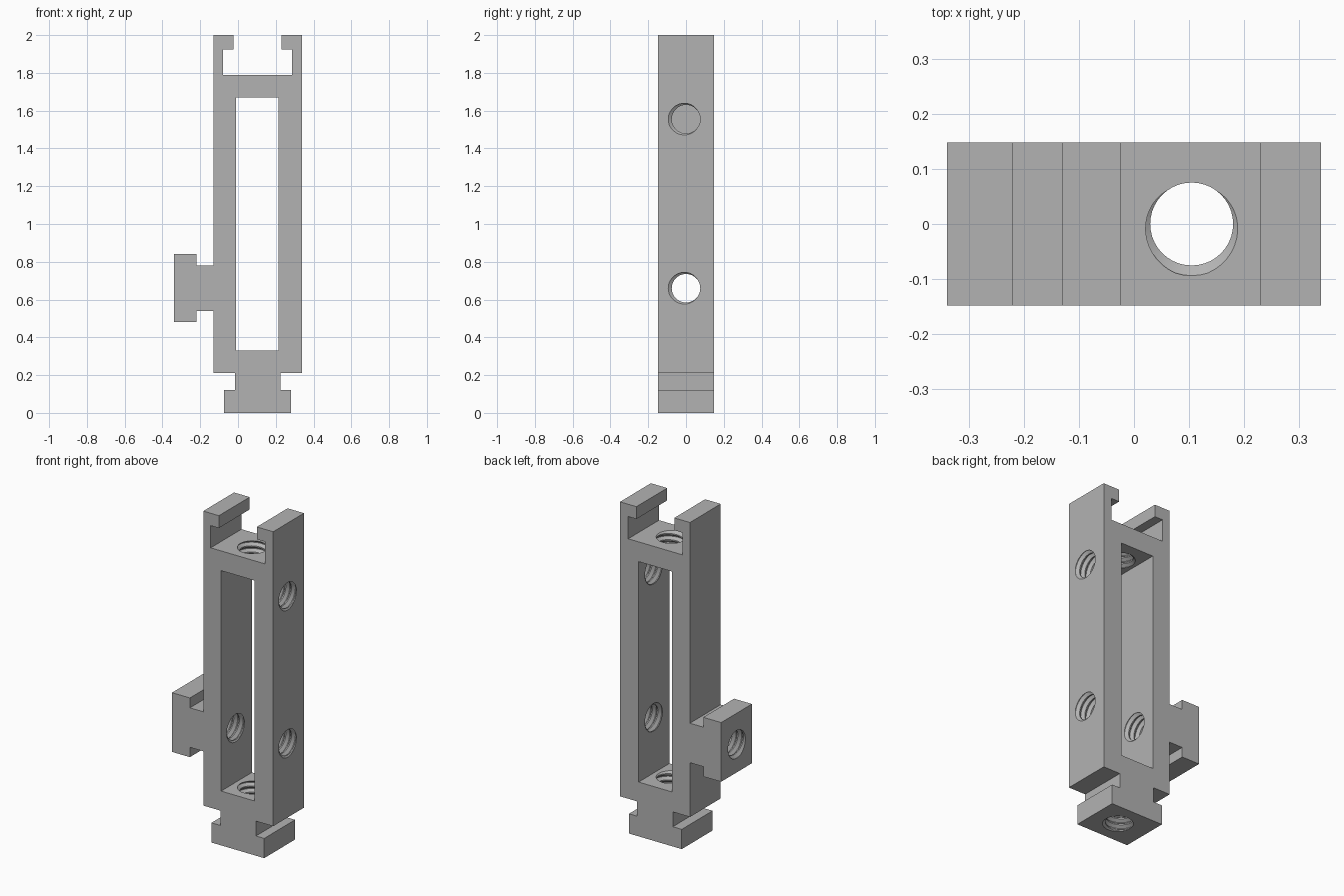
import bpy, bmesh, math
from mathutils import Matrix

cube = bpy.data.objects.get("Cube")
if cube:
    bpy.data.objects.remove(cube, do_unlink=True)

HALF_DEPTH = 0.148
PITCH = 0.0376
MINOR, MAJOR = 0.0755, 0.094
SEGMENTS = 40

grey = bpy.data.materials.new("plain grey")
grey.use_nodes = True
grey.diffuse_color = (0.45, 0.45, 0.45, 1)
grey.node_tree.nodes["Principled BSDF"].inputs["Base Color"].default_value = (0.45, 0.45, 0.45, 1)


def make_object(name, bm):
    bmesh.ops.recalc_face_normals(bm, faces=bm.faces[:])
    mesh = bpy.data.meshes.new(name)
    bm.to_mesh(mesh)
    bm.free()
    mesh.materials.append(grey)
    obj = bpy.data.objects.new(name, mesh)
    bpy.context.scene.collection.objects.link(obj)
    return obj


def extruded(name, outline, half):
    """Prism along y from an x-z outline."""
    bm = bmesh.new()
    face = bm.faces.new([bm.verts.new((x, -half, z)) for x, z in outline])
    result = bmesh.ops.extrude_face_region(bm, geom=[face])
    verts = [v for v in result["geom"] if isinstance(v, bmesh.types.BMVert)]
    bmesh.ops.translate(bm, verts=verts, vec=(0, 2 * half, 0))
    return make_object(name, bm)


def thread_cutter(name, end, depth, matrix):
    """Right-handed screw solid along local z, reaching past both ends of a bore."""
    profile = [(0, MINOR), (0.2, MINOR), (0.55, MAJOR), (0.65, MAJOR)]
    count = len(profile)
    below = math.ceil(depth / PITCH) + 1
    start = end - PITCH * (below + 1.35)
    rows = count * (below + 3)
    bm = bmesh.new()
    grid = {}
    for j in range(SEGMENTS):
        angle = math.tau * j / SEGMENTS
        for k in range(rows + 1 + (count if j == 0 else 0)):
            phase, r = profile[k % count]
            z = start + PITCH * (k // count + phase + j / SEGMENTS)
            grid[k, j] = bm.verts.new((r * math.cos(angle), r * math.sin(angle), z))

    def at(k, j):
        return grid[k, j] if j < SEGMENTS else grid[k + count, 0]

    for j in range(SEGMENTS):
        for k in range(rows):
            bm.faces.new((at(k, j), at(k, j + 1), at(k + 1, j + 1), at(k + 1, j)))
    # Fan caps close the stepped ends
    for k in (0, rows):
        loop = [at(k, j) for j in range(SEGMENTS)]
        loop += [at(k + i, 0) for i in range(count, 0, -1)]
        centre = bm.verts.new((0, 0, sum(v.co.z for v in loop) / len(loop)))
        for a, b in zip(loop, loop[1:] + loop[:1]):
            bm.faces.new((a, b, centre))
    bm.transform(matrix)
    return make_object(name, bm)


def cut(target, cutter):
    cutter.hide_render = True
    mod = target.modifiers.new("cut", 'BOOLEAN')
    mod.operation = 'DIFFERENCE'
    mod.solver = 'EXACT'
    mod.object = cutter
    bpy.context.view_layer.objects.active = target
    bpy.ops.object.modifier_apply(modifier=mod.name)
    bpy.data.objects.remove(cutter, do_unlink=True)


# Frame outline: foot rail, tall body, slotted top channel, side rail
outline = [
    (-0.075, 0), (0.28, 0), (0.28, 0.12), (0.225, 0.12), (0.225, 0.21), (0.34, 0.21),
    (0.34, 2), (0.23, 2), (0.23, 1.925), (0.285, 1.925), (0.285, 1.79),
    (-0.08, 1.79), (-0.08, 1.925), (-0.025, 1.925), (-0.025, 2), (-0.13, 2),
    (-0.13, 0.78), (-0.22, 0.78), (-0.22, 0.84), (-0.34, 0.84),
    (-0.34, 0.48), (-0.22, 0.48), (-0.22, 0.54), (-0.13, 0.54),
    (-0.13, 0.21), (-0.015, 0.21), (-0.015, 0.12), (-0.075, 0.12),
]
frame = extruded("rail_frame", outline, HALF_DEPTH)

# Tall window through the body
window = [(-0.01, 0.33), (0.215, 0.33), (0.215, 1.67), (-0.01, 1.67)]
cut(frame, extruded("window_cutter", window, 0.3))

# Threaded bores through the crossbars, the plain wall and the side rail
upright = Matrix.Translation((0.105, 0, 0))


def sideways(z):
    return Matrix.Translation((0, 0, z)) @ Matrix.Rotation(math.pi / 2, 4, 'Y')


for name, end, depth, matrix in (
    ("top_bore", 1.79, 0.12, upright),
    ("foot_bore", 0.33, 0.33, upright),
    ("upper_wall_bore", 0.34, 0.125, sideways(1.555)),
    ("lower_wall_bore", 0.34, 0.125, sideways(0.66)),
    ("side_rail_bore", -0.01, 0.33, sideways(0.66)),
):
    cut(frame, thread_cutter(name, end, depth, matrix))

# Smooth threads, crisp block edges
bpy.ops.object.select_all(action='DESELECT')
frame.select_set(True)
bpy.context.view_layer.objects.active = frame
bpy.ops.object.shade_smooth_by_angle(angle=math.radians(30))
